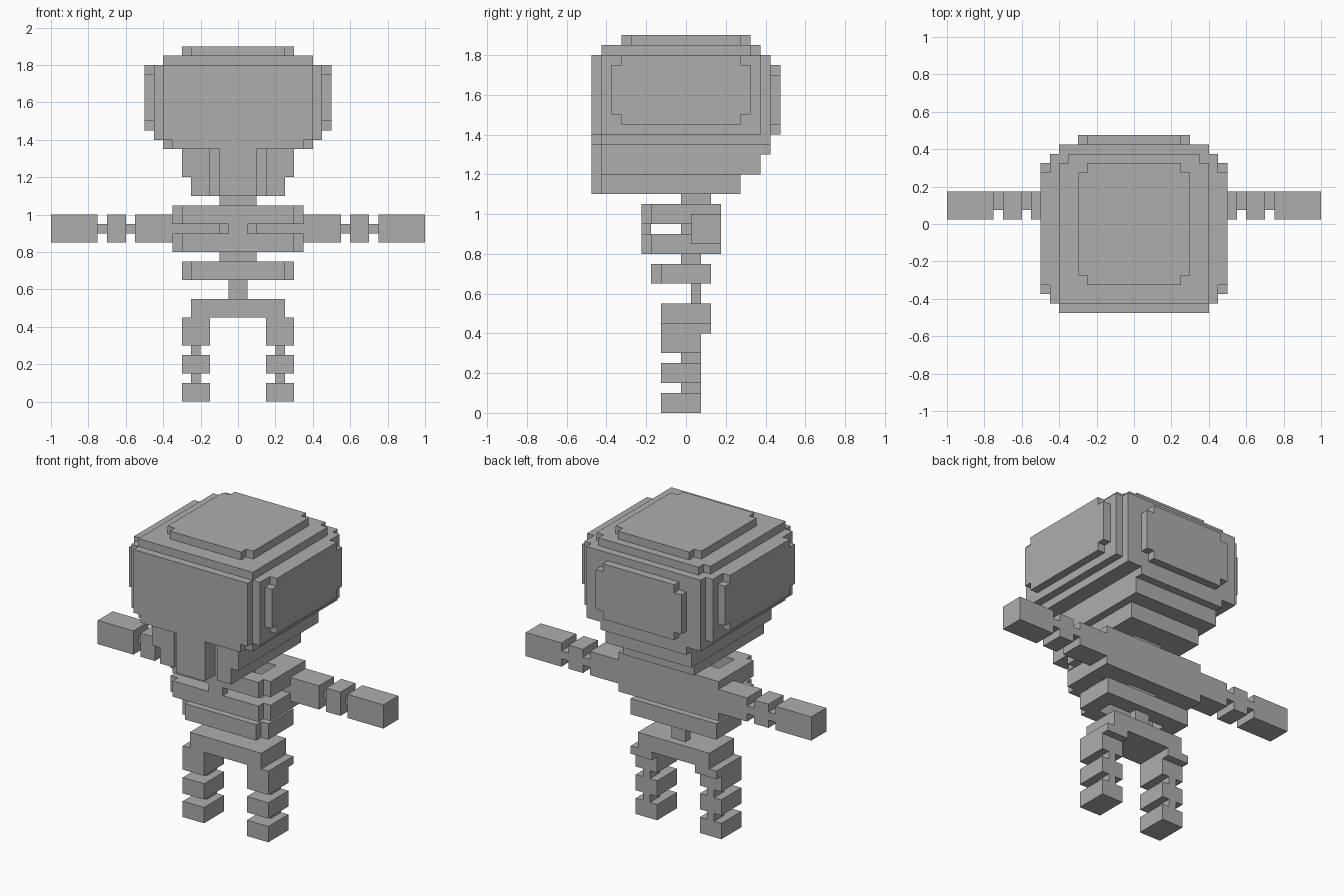
import bpy
import bmesh
from itertools import product
from mathutils import Vector

CELL = 0.05          # edge length of one building block
DEPTH_OFFSET = 9.5   # blocks from the front of the model to its centre

default_cube = bpy.data.objects.get("Cube")
if default_cube:
    bpy.data.objects.remove(default_cube, do_unlink=True)

bone = bpy.data.materials.new("grey bone")
bone.use_nodes = True
BONE_COLOUR = (0.42, 0.42, 0.42, 1)
bone.diffuse_color = BONE_COLOUR
bone.node_tree.nodes["Principled BSDF"].inputs["Base Color"].default_value = BONE_COLOUR


def block(x, y, z):
    """Set of cells filling the given ranges."""
    return set(product(range(*x), range(*y), range(*z)))


def centred(half, y, z):
    """Block that is symmetric about the middle plane."""
    return block((-half, half), y, z)


def mirrored(cells):
    """The same cells on the other side of the body."""
    return {(-x - 1, y, z) for x, y, z in cells}


def both(x, y, z):
    cells = block(x, y, z)
    return cells | mirrored(cells)


def trim(cells, axis):
    """Remove the four corner cells of a one-cell-thick plate."""
    a, b = [i for i in range(3) if i != axis]
    ends = [{f(c[i] for c in cells) for f in (min, max)} for i in (a, b)]
    return {c for c in cells if not (c[a] in ends[0] and c[b] in ends[1])}


def build(name, cells):
    """Skin the exposed sides of the cells and merge the flat areas."""
    bm = bmesh.new()
    for cell in cells:
        for axis, step in product(range(3), (-1, 1)):
            neighbour = list(cell)
            neighbour[axis] += step
            if tuple(neighbour) in cells:
                continue
            normal = Vector((0, 0, 0))
            normal[axis] = step
            u = Vector((0, 0, 0))
            u[(axis + 1) % 3] = 0.5
            v = normal.cross(u)
            mid = Vector(cell) + Vector((0.5, 0.5, 0.5)) + normal / 2
            mid.y -= DEPTH_OFFSET
            corners = (mid - u - v, mid + u - v, mid + u + v, mid - u + v)
            bm.faces.new([bm.verts.new(p * CELL) for p in corners])
    bmesh.ops.remove_doubles(bm, verts=bm.verts[:], dist=CELL / 100)
    bmesh.ops.dissolve_limit(bm, angle_limit=0.01, verts=bm.verts[:], edges=bm.edges[:])
    mesh = bpy.data.meshes.new(name)
    bm.to_mesh(mesh)
    bm.free()
    mesh.materials.append(bone)
    obj = bpy.data.objects.new(name, mesh)
    bpy.context.collection.objects.link(obj)
    return obj


def rib_ring(half, front, back, bottom, wall):
    """Hollow band, two cells tall, with its front corners cut."""
    z = (bottom, bottom + 2)
    band = centred(half, (front + 1, back), z) | centred(half - 1, (front, back), z)
    return band - centred(half - wall, (front + 2, 10), z)


# Skull: crossed core, face plate, stepped jaw and raised plates
skull = centred(9, (1, 17), (28, 36))
skull |= centred(8, (1, 18), (27, 36))
skull |= centred(8, (0, 1), (28, 36)) | centred(7, (0, 1), (27, 28))
skull |= centred(8, (1, 16), (36, 37)) | centred(7, (1, 17), (36, 37))
skull |= trim(centred(6, (3, 16), (37, 38)), axis=2)
skull |= trim(centred(6, (18, 19), (28, 35)), axis=1)
side_plate = trim(block((9, 10), (2, 16), (29, 36)), axis=0)
skull |= side_plate | mirrored(side_plate)

# Jaw: steps narrowing downward, teeth in front split by two slots
skull |= centred(6, (1, 18), (26, 27))
skull |= centred(6, (1, 17), (24, 26))
skull |= centred(5, (1, 15), (22, 24))
skull |= centred(2, (0, 1), (22, 27))
skull -= both((2, 3), (0, 2), (22, 27))
build("skull", skull)

# Spine: neck, column inside the ribs and thin lower back
spine = centred(2, (9, 12), (15, 22))
spine -= centred(2, (11, 12), (15, 16))
spine |= centred(1, (10, 11), (11, 15))
build("spine", spine)

# Rib cage: two wide bands on a shoulder slab, a breastbone link
ribs = rib_ring(half=7, front=5, back=13, bottom=19, wall=2)
ribs |= rib_ring(half=7, front=5, back=13, bottom=16, wall=2)
ribs |= centred(7, (10, 13), (17, 20))
ribs |= centred(1, (5, 6), (18, 19))
build("rib_cage", ribs)
build("lower_rib", rib_ring(half=6, front=6, back=12, bottom=13, wall=2))

# Hips
pelvis = centred(5, (7, 12), (9, 11))
pelvis |= both((3, 6), (7, 12), (8, 9))
build("pelvis", pelvis)

# Limbs: thick bones joined by small pins, copied to the other side
arm_y, pin_y = (10, 13), (11, 13)
arm = set()
for reach in ((7, 11), (12, 14), (15, 20)):
    arm |= block(reach, arm_y, (17, 20))
for elbow in ((11, 12), (14, 15)):
    arm |= block(elbow, pin_y, (18, 19))

leg = set()
for height in ((0, 2), (3, 5), (6, 9)):
    leg |= block((3, 6), (7, 11), height)
for knee in ((2, 3), (5, 6)):
    leg |= block((4, 5), (9, 11), knee)

for limb, cells in (("arm", arm), ("leg", leg)):
    build("left_" + limb, cells)
    build("right_" + limb, mirrored(cells))
